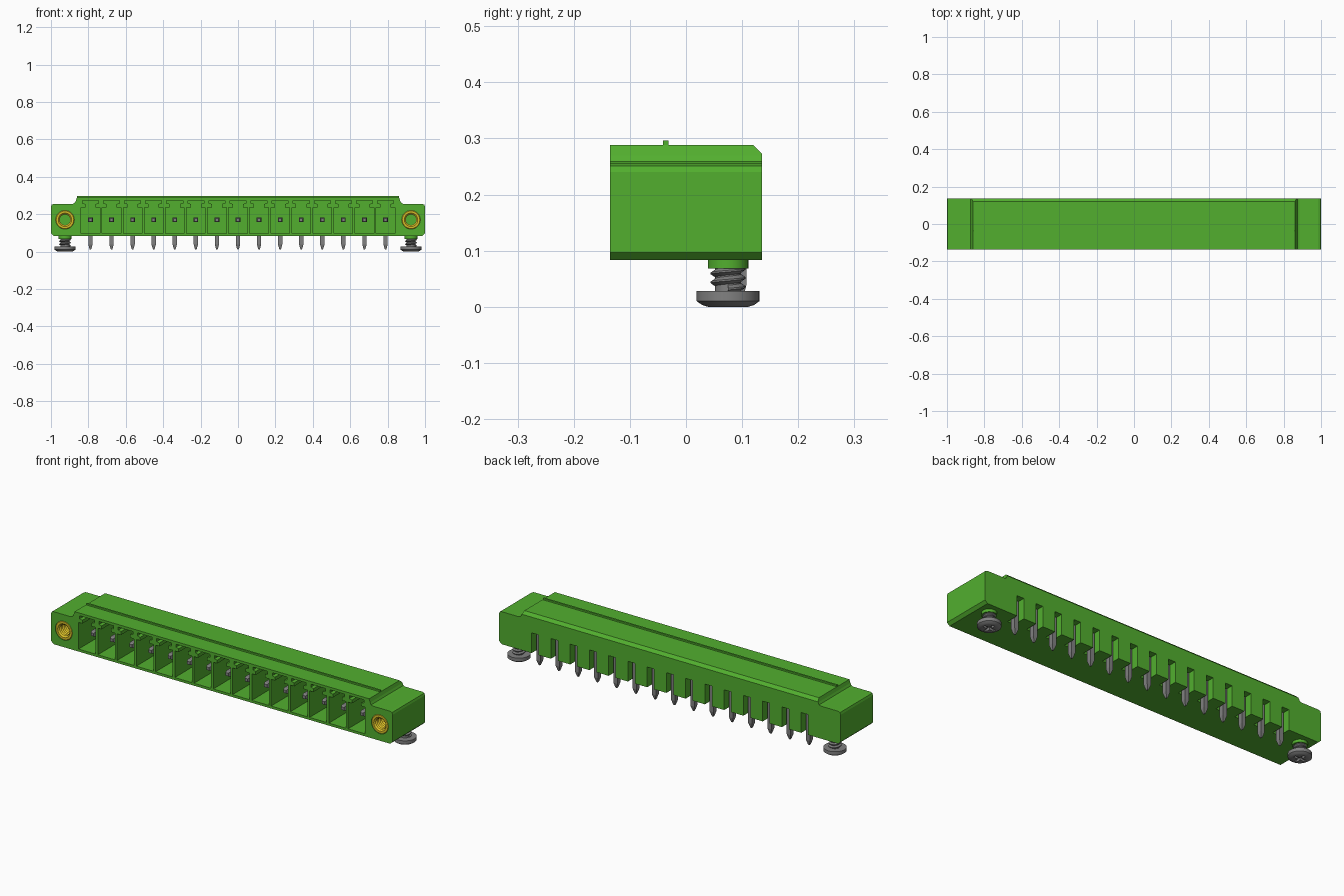
import bpy, bmesh, math
from mathutils import Vector

cube = bpy.data.objects.get("Cube")
if cube:
    bpy.data.objects.remove(cube, do_unlink=True)


def material(name, rgb, metallic=0.0):
    m = bpy.data.materials.new(name)
    m.use_nodes = True
    m.diffuse_color = (*rgb, 1)
    m.node_tree.nodes["Principled BSDF"].inputs["Base Color"].default_value = (*rgb, 1)
    return m


GREEN = material("housing green", (0.085, 0.43, 0.028))
GREY = material("pin grey", (0.22, 0.22, 0.22))
YELLOW = material("insert yellow", (0.70, 0.52, 0.02))


def finish(bm, name, mat, smooth=False):
    bmesh.ops.recalc_face_normals(bm, faces=bm.faces)
    me = bpy.data.meshes.new(name)
    bm.to_mesh(me)
    bm.free()
    ob = bpy.data.objects.new(name, me)
    bpy.context.collection.objects.link(ob)
    me.materials.append(mat)
    if smooth:
        select(ob)
        bpy.ops.object.shade_smooth_by_angle(angle=math.radians(30))
    return ob


def select(ob):
    bpy.ops.object.select_all(action='DESELECT')
    ob.select_set(True)
    bpy.context.view_layer.objects.active = ob


def prism(bm, pts, axis, lo, hi):
    """Extrude a 2D outline along one axis."""
    place = {'x': lambda a, b, h: (h, a, b),
             'y': lambda a, b, h: (a, h, b),
             'z': lambda a, b, h: (a, b, h)}[axis]
    ends = [[bm.verts.new(place(a, b, h)) for a, b in pts] for h in (lo, hi)]
    bm.faces.new(ends[0])
    bm.faces.new(ends[1])
    n = len(pts)
    for i in range(n):
        j = (i + 1) % n
        bm.faces.new((ends[0][i], ends[0][j], ends[1][j], ends[1][i]))


def lathe(bm, prof, centre, axis='z', closed=False, n=32):
    """Spin (radius, height) points round an axis; open ends are capped."""
    c = Vector(centre)
    rings = []
    for r, h in prof:
        ring = []
        for i in range(n):
            u, v = r * math.cos(math.tau * i / n), r * math.sin(math.tau * i / n)
            ring.append(bm.verts.new(c + Vector((u, v, h) if axis == 'z' else (u, h, v))))
        rings.append(ring)
    pairs = list(zip(rings, rings[1:]))
    if closed:
        pairs.append((rings[-1], rings[0]))
    else:
        bm.faces.new(rings[0])
        bm.faces.new(rings[-1])
    for a, b in pairs:
        for i in range(n):
            j = (i + 1) % n
            bm.faces.new((a[i], a[j], b[j], b[i]))


def cut(ob, cutter):
    select(ob)
    m = ob.modifiers.new("cut", 'BOOLEAN')
    m.operation, m.solver, m.object = 'DIFFERENCE', 'EXACT', cutter
    bpy.ops.object.modifier_apply(modifier=m.name)
    bpy.data.objects.remove(cutter, do_unlink=True)


def mirrored(half):
    return half + [(-x, z) for x, z in reversed(half)]


def box_pts(a0, a1, b0, b1):
    return [(a0, b0), (a1, b0), (a1, b1), (a0, b1)]


PITCH, COUNT = 0.1127, 15
PIN_X = [(i - (COUNT - 1) / 2) * PITCH for i in range(COUNT)]
FRONT, BACK = -0.135, 0.135
END_X, AXIS_Z, SCREW_Y = 0.925, 0.17, 0.075

# Housing: stepped outline with chamfered ends
outline = mirrored([(0.985, 0.083), (1, 0.097), (1, 0.24), (0.996, 0.251), (0.985, 0.255),
                    (0.885, 0.255), (0.874, 0.259), (0.868, 0.27), (0.862, 0.288)])
bm = bmesh.new()
prism(bm, outline, 'y', FRONT, BACK)
housing = finish(bm, "housing", GREEN)

# Pockets with keyed tops, rear pin slots, insert bores, rear chamfer
bm = bmesh.new()
for x in PIN_X:
    pocket = mirrored([(0.05, 0.096), (0.05, 0.237), (0.027, 0.237), (0.027, 0.255),
                       (0.043, 0.258), (0.043, 0.274)])
    prism(bm, [(x + a, b) for a, b in pocket], 'y', FRONT - 0.02, 0.045)
    prism(bm, box_pts(x - 0.02, x + 0.02, 0.06, 0.19), 'y', 0.068, BACK + 0.02)
for s in (-1, 1):
    lathe(bm, [(0.05, FRONT - 0.02), (0.05, 0.0)], (s * END_X, 0, AXIS_Z), 'y')
prism(bm, [(0.115, 0.293), (0.14, 0.268), (0.14, 0.293)], 'x', -0.95, 0.95)
cut(housing, finish(bm, "housing_cutter", GREEN))

# Thin rib along the top
bm = bmesh.new()
prism(bm, box_pts(-0.041, -0.031, 0.28, 0.296), 'x', -0.86, 0.86)
finish(bm, "top_rib", GREEN)


def taper(bm, levels, place):
    """Square bar through (position, half width a, half width b) levels."""
    rings = [[bm.verts.new(place(h, a * sx, b * sy))
              for sx, sy in ((-1, -1), (1, -1), (1, 1), (-1, 1))] for h, a, b in levels]
    bm.faces.new(rings[0])
    bm.faces.new(rings[-1])
    for p, q in zip(rings, rings[1:]):
        for i in range(4):
            j = (i + 1) % 4
            bm.faces.new((p[i], p[j], q[j], q[i]))


# Bent contact pins
for k, x in enumerate(PIN_X):
    bm = bmesh.new()
    taper(bm, [(-0.092, 0.008, 0.008), (-0.08, 0.0125, 0.0125), (0.083, 0.0125, 0.0125)],
          lambda h, a, b: (x + a, h, AXIS_Z + b))
    taper(bm, [(0.01, 0.003, 0.004), (0.018, 0.006, 0.007), (0.038, 0.0115, 0.0125),
               (AXIS_Z + 0.0125, 0.0115, 0.0125)],
          lambda h, a, b: (x + a, 0.095 + b, h))
    finish(bm, f"contact_pin_{k + 1}", GREY)

for s, side in ((-1, "right"), (1, "left")):
    # Threaded insert in the front face
    bm = bmesh.new()
    teeth = [(0.034 if i % 2 else 0.028, FRONT + 0.008 + i * 0.006) for i in range(21)]
    prof = [(0.05, 0.0), (0.05, FRONT + 0.004), (0.047, FRONT), (0.036, FRONT)] + teeth
    lathe(bm, prof + [(0.028, 0.0)], (s * END_X, 0, AXIS_Z), 'y', closed=True)
    finish(bm, f"{side}_insert", YELLOW, True)

    # Collar under the housing
    centre = (s * END_X, SCREW_Y, 0)
    bm = bmesh.new()
    lathe(bm, [(0.036, 0.068), (0.036, 0.09)], centre)
    finish(bm, f"{side}_collar", GREEN, True)

    # Screw head with cross recess
    bm = bmesh.new()
    lathe(bm, [(0.036, 0), (0.046, 0.003), (0.056, 0.01), (0.056, 0.028)], centre)
    head = finish(bm, f"{side}_screw_head", GREY)
    bm = bmesh.new()
    w, r = 0.007, 0.032
    cross = [(w, w), (w, r), (-w, r), (-w, w), (-r, w), (-r, -w),
             (-w, -w), (-w, -r), (w, -r), (w, -w), (r, -w), (r, w)]
    prism(bm, [(centre[0] + a, centre[1] + b) for a, b in cross], 'z', -0.01, 0.014)
    cut(head, finish(bm, "recess_cutter", GREY))
    select(head)
    bpy.ops.object.shade_smooth_by_angle(angle=math.radians(20))

    # Screw shank: core plus helical thread
    bm = bmesh.new()
    lathe(bm, [(0.023, 0.02), (0.023, 0.08)], centre)
    n, pitch = 24, 0.016
    rows = []
    for i in range(int(n * 2.5) + 1):
        t, z = math.tau * i / n, 0.024 + pitch * i / n
        rows.append([bm.verts.new(Vector(centre) + Vector((q * math.cos(t), q * math.sin(t), z + d)))
                     for q, d in ((0.022, 0), (0.031, 0.006), (0.031, 0.009), (0.022, 0.015))])
    for a, b in zip(rows, rows[1:]):
        for i in range(4):
            j = (i + 1) % 4
            bm.faces.new((a[i], b[i], b[j], a[j]))
    bm.faces.new(rows[0])
    bm.faces.new(rows[-1])
    finish(bm, f"{side}_screw_shank", GREY, True)
